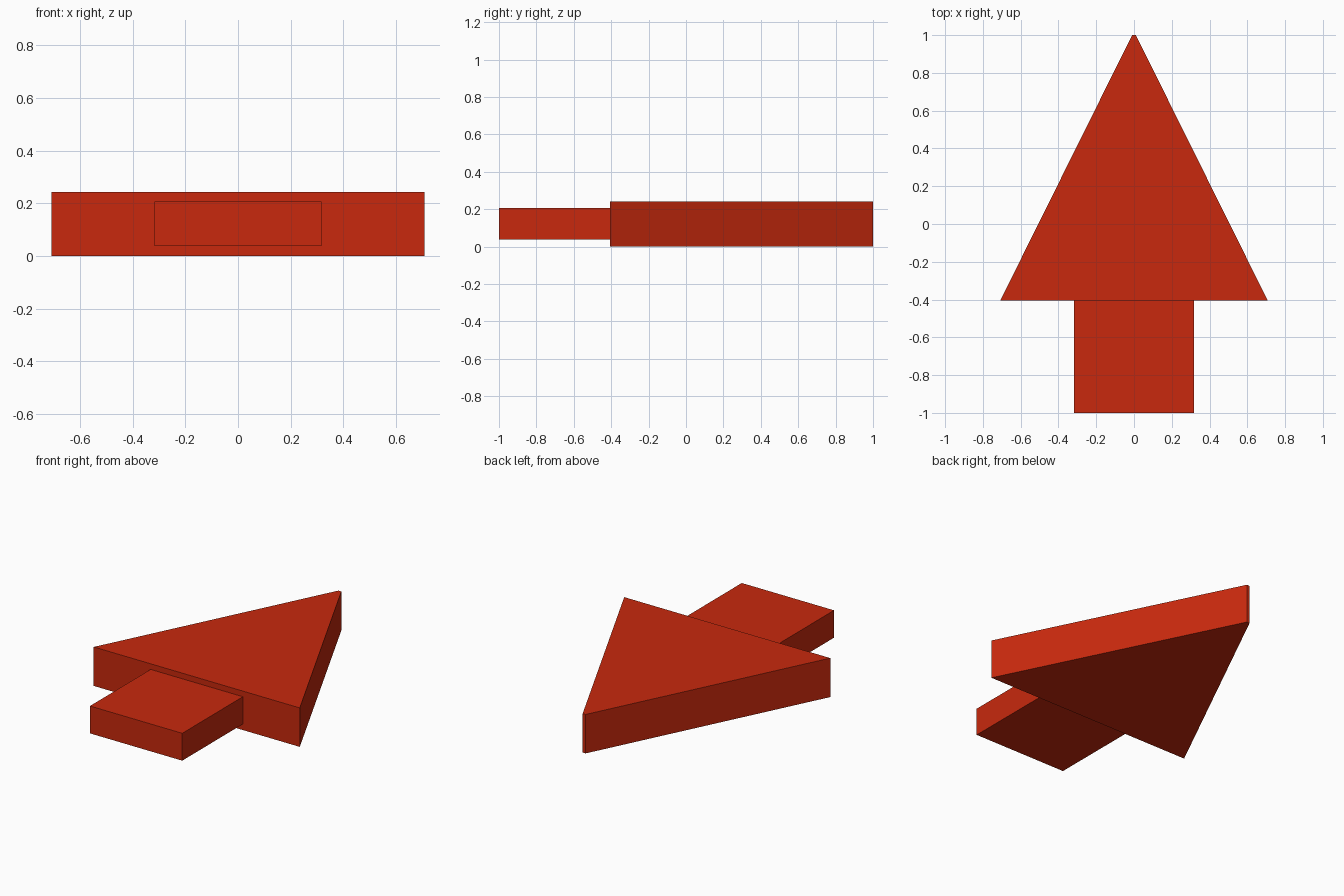
import bpy, bmesh

if "Cube" in bpy.data.objects:
    bpy.data.objects.remove(bpy.data.objects["Cube"])

# Shared red material
red = bpy.data.materials.new("red")
red.diffuse_color = (0.58, 0.022, 0.004, 1)
red.use_nodes = True
red.node_tree.nodes["Principled BSDF"].inputs["Base Color"].default_value = red.diffuse_color


def prism(name, outline, z0, z1):
    """Extrude a flat outline upward into a closed solid."""
    bm = bmesh.new()
    face = bm.faces.new([bm.verts.new((x, y, z0)) for x, y in outline])
    top = bmesh.ops.extrude_face_region(bm, geom=[face])["geom"]
    verts = [v for v in top if isinstance(v, bmesh.types.BMVert)]
    bmesh.ops.translate(bm, verts=verts, vec=(0, 0, z1 - z0))
    bmesh.ops.recalc_face_normals(bm, faces=bm.faces)
    mesh = bpy.data.meshes.new(name)
    bm.to_mesh(mesh)
    bm.free()
    mesh.materials.append(red)
    obj = bpy.data.objects.new(name, mesh)
    bpy.context.collection.objects.link(obj)
    return obj


# Arrow head: triangle with a tiny blunt tip
prism("arrow_head", [(-0.708, -0.405), (0.708, -0.405), (0.01, 1), (-0.01, 1)], 0, 0.242)

# Arrow shaft: thinner block butting against the head
prism("arrow_shaft", [(-0.317, -1), (0.317, -1), (0.317, -0.405), (-0.317, -0.405)], 0.037, 0.207)
